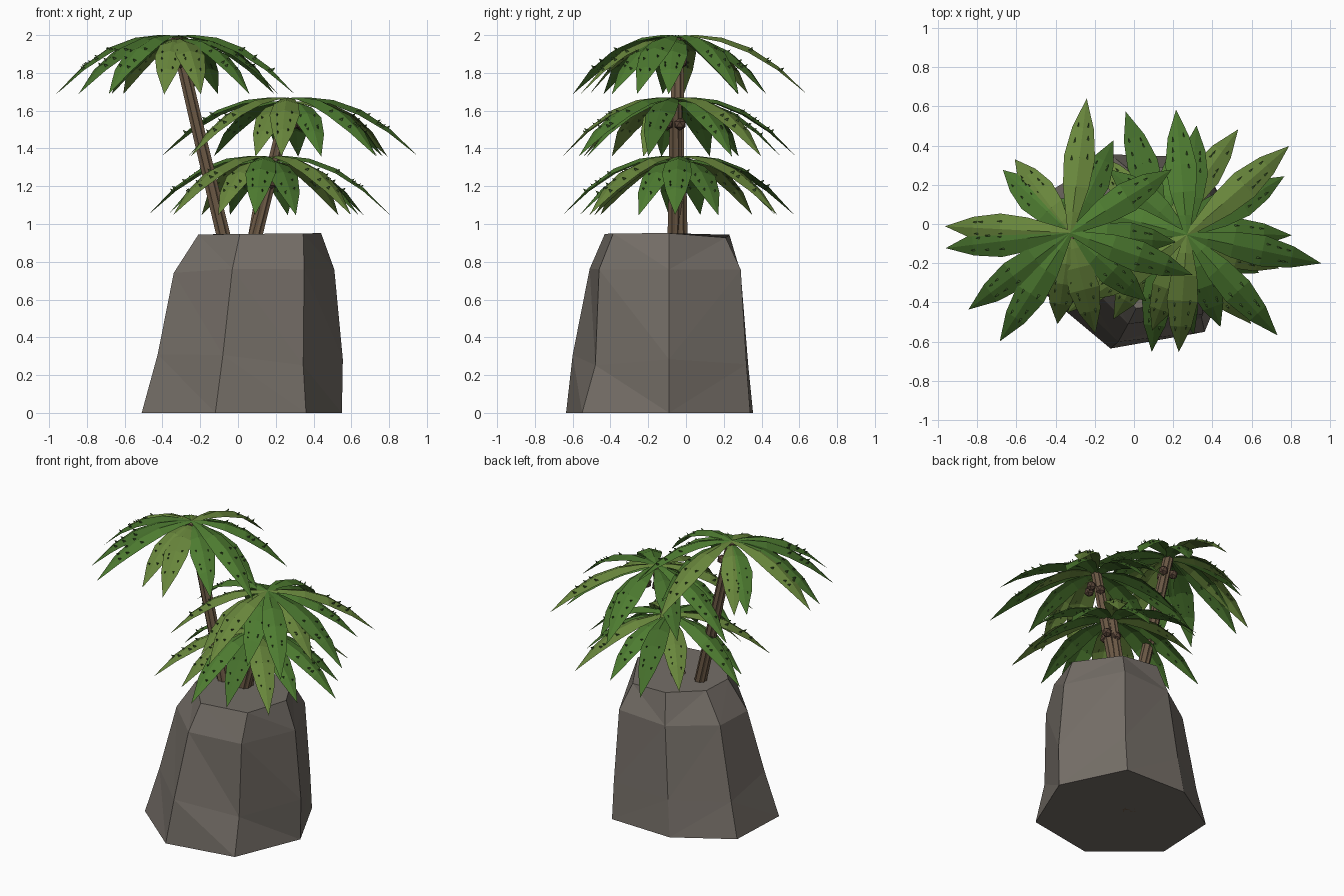
import bpy, bmesh, math, random
from mathutils import Vector, Matrix

if "Cube" in bpy.data.objects:
    bpy.data.objects.remove(bpy.data.objects["Cube"])

random.seed(4)


def material(name, rgb):
    m = bpy.data.materials.new(name)
    m.diffuse_color = (*rgb, 1)
    m.use_nodes = True
    m.node_tree.nodes["Principled BSDF"].inputs["Base Color"].default_value = m.diffuse_color
    return m


STONE = material("stone", (0.175, 0.155, 0.135))
BARK = material("bark", (0.15, 0.10, 0.06))
NUT = material("nut_brown", (0.10, 0.06, 0.04))
LEAF_A = material("leaf_olive", (0.14, 0.24, 0.045))
LEAF_B = material("leaf_green", (0.075, 0.20, 0.03))
LEAF_C = material("leaf_mid", (0.06, 0.16, 0.025))
THORN = material("thorn_green", (0.05, 0.11, 0.025))


def finish(bm, name, *mats):
    me = bpy.data.meshes.new(name)
    bm.to_mesh(me)
    bm.free()
    for m in mats:
        me.materials.append(m)
    ob = bpy.data.objects.new(name, me)
    bpy.context.collection.objects.link(ob)
    return ob


def loft(bm, rings):
    """Skin closed rings of points and cap both ends."""
    vs = [[bm.verts.new(p) for p in r] for r in rings]
    n = len(vs[0])
    for a, b in zip(vs, vs[1:]):
        for i in range(n):
            j = (i + 1) % n
            bm.faces.new((a[i], a[j], b[j], b[i]))
    bm.faces.new(vs[0][::-1])
    bm.faces.new(vs[-1])


# Rock: seven-sided tapering boulder, faceted
levels = [
    (0.0, [(-.51, -.31), (-.12, -.635), (.36, -.55), (.55, -.09), (.34, .34), (-.12, .355), (-.49, .13)]),
    (0.28, [(-.425, -.27), (-.08, -.60), (.345, -.48), (.555, -.09), (.34, .32), (-.09, .33), (-.43, .11)]),
    (0.75, [(-.34, -.20), (-.03, -.51), (.35, -.46), (.51, -.09), (.32, .29), (-.04, .29), (-.33, .09)]),
    (0.94, [(-.21, -.17), (.01, -.43), (.345, -.385), (.44, -.09), (.27, .21), (.0, .23), (-.20, .06)]),
]
rings = []
for z, pts in levels:
    dz = 0.05 if 0 < z < 0.7 else (0.015 if z else 0)
    rings.append([(x, y, z + random.uniform(-dz, dz)) for x, y in pts])
bm = bmesh.new()
loft(bm, rings)
bmesh.ops.triangulate(bm, faces=[f for f in bm.faces if len(f.verts) == 4])
finish(bm, "rock", STONE)


# Trunk: ridged bark swept along a leaning line, slightly tapered
def trunk(name, path, radius=0.044):
    bm = bmesh.new()
    rings = []
    for k, c in enumerate(path):
        r0 = radius * (1 - 0.07 * k)
        ring = []
        for i in range(16):
            a = math.tau * i / 16
            r = r0 * (1.0 if i % 2 else 0.82)
            ring.append(Vector(c) + Vector((r * math.cos(a), r * math.sin(a), 0)))
        rings.append(ring)
    loft(bm, rings)
    finish(bm, name, BARK)


# Leaf: rows of (distance, height, half width, edge drop), folded on the midrib
ROWS = [(0, 0, .014, .004), (.10, .002, .04, .012), (.22, -.012, .07, .022),
        (.36, -.065, .084, .026), (.50, -.165, .058, .018), (.64, -.31, 0, 0)]


def leaf_point(r, side):
    for a, b in zip(ROWS, ROWS[1:]):
        if r <= b[0]:
            t = (r - a[0]) / (b[0] - a[0])
            h, w, d = (a[i] + (b[i] - a[i]) * t for i in (1, 2, 3))
            return Vector((r, w * side, h - d * abs(side)))


def add_leaf(bm, mat, shade):
    rows = []
    for r, h, w, d in ROWS:
        sides = (-1, 0, 1) if w else (0,)
        rows.append([bm.verts.new(mat @ Vector((r, s * w, h - d * abs(s)))) for s in sides])
    for a, b in zip(rows, rows[1:]):
        for i in (0, 1):
            if len(b) == 3:
                f = bm.faces.new((a[i], b[i], b[i + 1], a[i + 1]))
            else:
                f = bm.faces.new((a[i], b[0], a[i + 1]))
            f.material_index = shade
    # Thorns: small three-sided spikes on the outer half
    for r in (.36, .43, .49):
        for s in (-.5, .5):
            c = leaf_point(r + random.uniform(-.025, .025), s)
            base = [bm.verts.new(mat @ (c + Vector(o)))
                    for o in ((-.009, -.006, .003), (-.009, .006, .003), (.007, 0, -.008))]
            tip = bm.verts.new(mat @ (c + Vector((.018, 0, .012))))
            for i in range(3):
                f = bm.faces.new((base[i], base[(i + 1) % 3], tip))
                f.material_index = 3


# Crown: leaves given as (direction in degrees, reach), plus nuts under it
def crown(name, x, y, z, leaves):
    bm = bmesh.new()
    for i, (angle, reach) in enumerate(leaves):
        low = reach < 0.6
        m = (Matrix.Translation((x, y, z - (.02 if low else 0)))
             @ Matrix.Rotation(math.radians(angle), 4, 'Z')
             @ Matrix.Diagonal((reach / .64, .95, .94 if low else 1.0, 1)))
        add_leaf(bm, m, (1, 0, 2, 1, 0)[i % 5])
    finish(bm, name + "_leaves", LEAF_A, LEAF_B, LEAF_C, THORN)
    bm = bmesh.new()
    for i in range(3):
        a = math.radians(-90 + 120 * i)
        p = (x + .02 + .045 * math.cos(a), y + .045 * math.sin(a), z - .14)
        bmesh.ops.create_icosphere(bm, subdivisions=1, radius=.034, matrix=Matrix.Translation(p))
    finish(bm, name + "_nuts", NUT)


# Three palms growing out of the rock
palms = [
    ("tall_palm", [(0, -.05, 0), (-.075, -.05, .93), (-.20, -.045, 1.45), (-.325, -.045, 1.985)],
     [(-19, .66), (83, .69), (217, .65), (32, .61), (177, .64), (237, .66), (-76, .53), (187, .64),
      (-5, .54), (127, .47), (137, .47), (262, .47), (65, .52), (-42, .52)]),
    ("middle_palm", [(0, -.05, 0), (.09, -.06, .93), (.185, -.055, 1.3), (.27, -.055, 1.655)],
     [(95, .64), (41, .69), (-12, .70), (-48, .69), (-94, .60), (165, .70), (213, .62), (85, .56),
      (31, .58), (-20, .50), (-70, .50), (-110, .52), (140, .52), (188, .54)]),
    ("short_palm", [(0, -.05, 0), (.09, -.03, .93), (.12, -.03, 1.12), (.155, -.035, 1.345)],
     [(-2, .65), (54, .64), (108, .64), (170, .64), (220, .65), (264, .62), (-47, .65), (22, .55),
      (78, .52), (132, .52), (186, .53), (240, .52), (-74, .55), (-24, .53)]),
]
for name, path, leaves in palms:
    trunk(name + "_trunk", path)
    x, y, z = path[-1]
    crown(name, x, y, z + 0.013, leaves)
